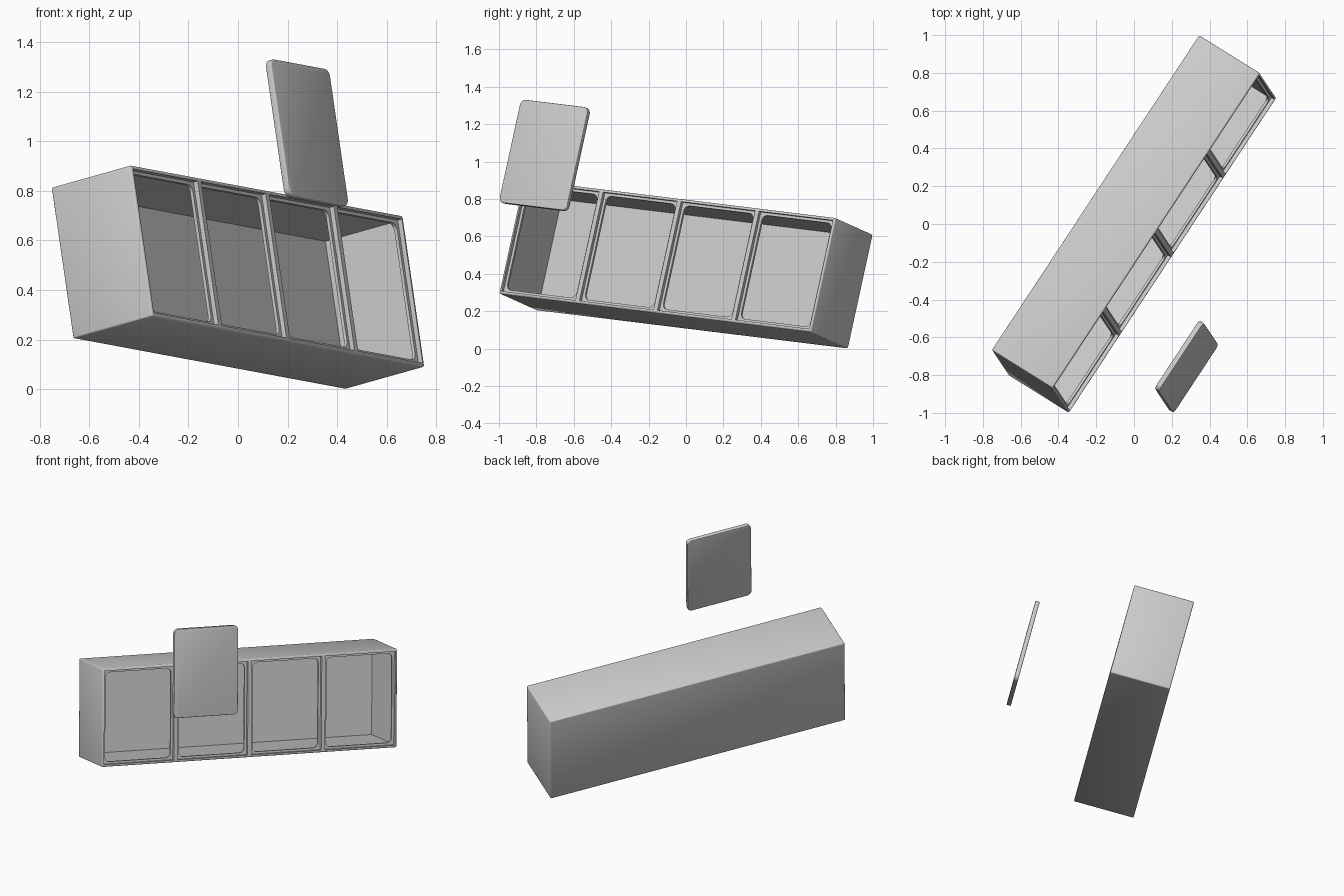
import bpy, bmesh
from mathutils import Matrix, Vector

if "Cube" in bpy.data.objects:
    bpy.data.objects.remove(bpy.data.objects["Cube"])

# Tilted frame of the cabinet: length, depth (towards back), height
LX = Vector((0.5475, 0.831, -0.102)).normalized()
UZ = Vector((-0.137, 0.215, 0.967))
UZ = (UZ - LX * UZ.dot(LX)).normalized()
BY = UZ.cross(LX)
ROT = Matrix((LX, BY, UZ)).transposed().to_4x4()
FRAME = Matrix.Translation((0, 0, 0.452)) @ ROT

LEN, DEP, HGT = 2.007, 0.39, 0.63
WALL, BAYS = 0.02, 4
PITCH = LEN / BAYS
FRONT = -DEP / 2


def box(name, center, size, corner=0, edge=0):
    """Box with optional rounded corners (edges along depth) and softened edges."""
    bm = bmesh.new()
    bmesh.ops.create_cube(bm, size=1)
    bmesh.ops.scale(bm, vec=size, verts=bm.verts)
    if corner:
        along = [e for e in bm.edges
                 if abs(e.verts[0].co.y - e.verts[1].co.y) > size[1] / 2]
        bmesh.ops.bevel(bm, geom=along, offset=corner, segments=5,
                        profile=0.5, affect='EDGES')
    if edge:
        if corner:
            sel = [e for e in bm.edges
                   if abs(e.verts[0].co.y - e.verts[1].co.y) < 1e-5]
        else:
            sel = bm.edges[:]
        bmesh.ops.bevel(bm, geom=sel, offset=edge, segments=3,
                        profile=0.5, affect='EDGES')
    bmesh.ops.translate(bm, vec=center, verts=bm.verts)
    bmesh.ops.recalc_face_normals(bm, faces=bm.faces)
    me = bpy.data.meshes.new(name)
    bm.to_mesh(me)
    bm.free()
    ob = bpy.data.objects.new(name, me)
    ob.matrix_world = FRAME
    bpy.context.collection.objects.link(ob)
    return ob


def select(ob):
    bpy.ops.object.select_all(action='DESELECT')
    ob.select_set(True)
    bpy.context.view_layer.objects.active = ob


def cut(ob, cutter):
    cutter.hide_render = True
    mod = ob.modifiers.new("cut", 'BOOLEAN')
    mod.operation, mod.solver, mod.object = 'DIFFERENCE', 'EXACT', cutter
    select(ob)
    bpy.ops.object.modifier_apply(modifier=mod.name)
    bpy.data.objects.remove(cutter)


# Cabinet body with one continuous hollow behind the front frame
body = box("cabinet_body", (0, 0, 0), (LEN, DEP, HGT), edge=0.008)
lip_back = FRONT + 0.034
cavity_depth = DEP / 2 - WALL - lip_back
cut(body, box("cavity_cutter", (0, lip_back + cavity_depth / 2, 0),
              (LEN - 2 * WALL, cavity_depth, HGT - 2 * WALL)))

# Each bay: square rebate at the front, then a rounded opening through the lip
for i in range(BAYS):
    x = (i - (BAYS - 1) / 2) * PITCH
    cut(body, box("rebate_cutter", (x, FRONT, 0), (PITCH - 0.026, 0.04, HGT - 0.03)))
    cut(body, box("opening_cutter", (x, FRONT + 0.02, 0),
                  (PITCH - 0.056, 0.1, HGT - 0.058), corner=0.03))

# Loose door panel floating in front of the cabinet
door = box("door_panel", (0, 0, 0), (0.435, 0.028, 0.57), corner=0.03, edge=0.004)
door.matrix_world = Matrix.Translation((0.278, -0.755, 1.033)) @ ROT

for ob in (body, door):
    select(ob)
    bpy.ops.object.shade_smooth_by_angle(angle=0.6)
